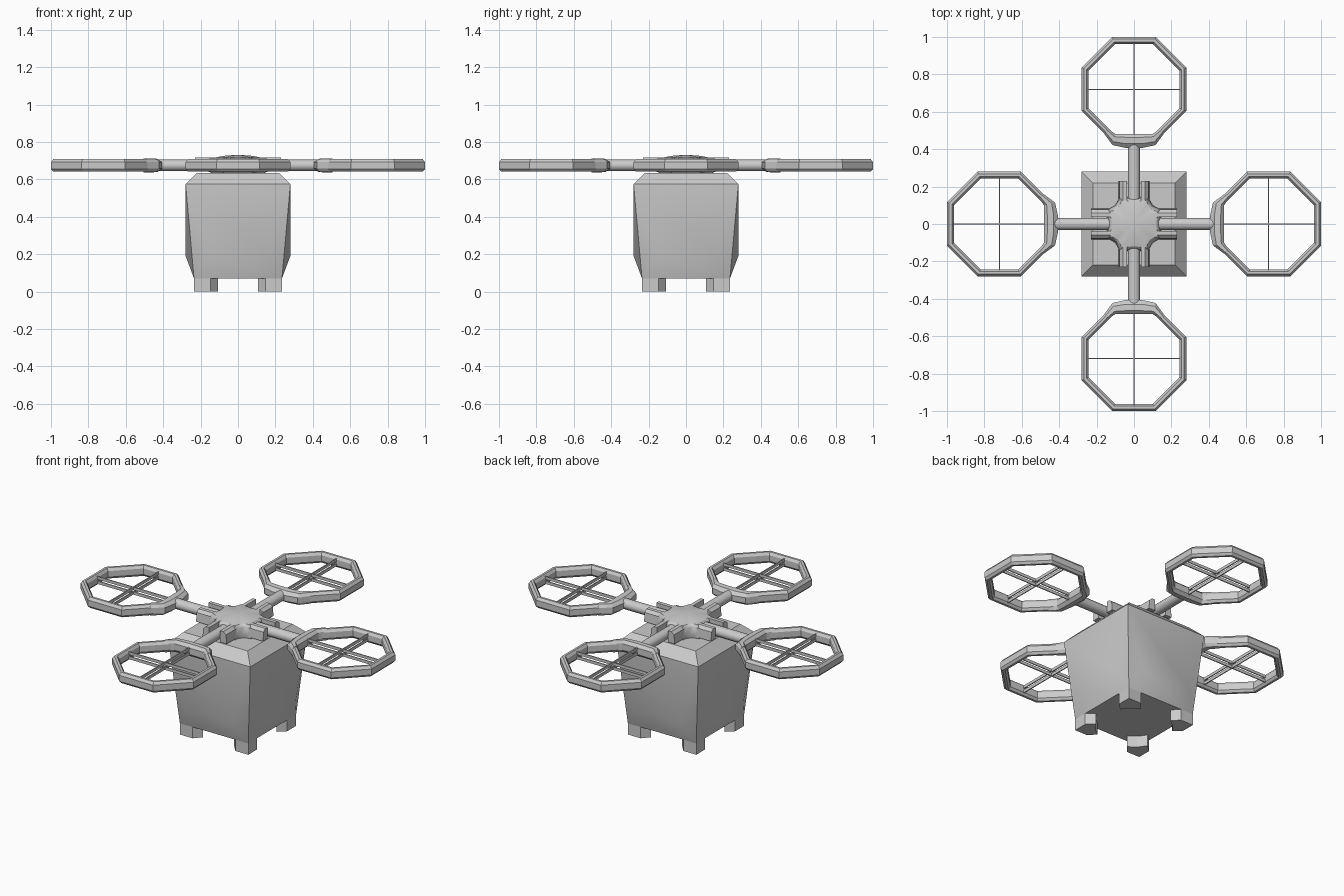
import bpy, bmesh
from math import radians, cos, sin, pi
from mathutils import Matrix, Vector

if "Cube" in bpy.data.objects:
    bpy.data.objects.remove(bpy.data.objects["Cube"])


def make(name, verts, faces, turn=0, smooth=30):
    bm = bmesh.new()
    vs = [bm.verts.new(v) for v in verts]
    for f in faces:
        bm.faces.new([vs[i] for i in f])
    bmesh.ops.recalc_face_normals(bm, faces=bm.faces)
    bm.transform(Matrix.Rotation(turn, 4, 'Z'))
    me = bpy.data.meshes.new(name)
    bm.to_mesh(me)
    bm.free()
    if smooth:
        me.shade_smooth()
        me.set_sharp_from_angle(angle=radians(smooth))
    ob = bpy.data.objects.new(name, me)
    bpy.context.collection.objects.link(ob)
    return ob


def loft(name, rings, turn=0, closed=False, smooth=30):
    """Skin a list of equal-length rings; cap the ends unless closed."""
    n, m = len(rings[0]), len(rings)
    verts = [p for r in rings for p in r]
    faces = []
    for i in range(m if closed else m - 1):
        a, b = i * n, (i + 1) % m * n
        faces += [(a + j, a + (j + 1) % n, b + (j + 1) % n, b + j) for j in range(n)]
    if not closed:
        faces += [tuple(range(n)), tuple(range((m - 1) * n, m * n))]
    return make(name, verts, faces, turn, smooth)


def box(name, x0, x1, y0, y1, z0, z1, turn):
    sq = [(y0, z0), (y1, z0), (y1, z1), (y0, z1)]
    return loft(name, [[(x, y, z) for y, z in sq] for x in (x0, x1)], turn, smooth=0)


# Cargo body: square shoulder, tapered corners, flat panel on each side
verts, faces = [], []
for k in range(4):
    rot = Matrix.Rotation(k * pi / 2, 3, 'Z')
    for p in [(-.22, -.22, .635), (-.28, -.28, .575), (-.165, -.28, .19),
              (.165, -.28, .19), (-.235, -.235, .07)]:
        verts.append(rot @ Vector(p))
for k in range(4):
    a, b = k * 5, (k + 1) % 4 * 5
    faces += [(a, a + 1, b + 1, b), (a + 1, a + 2, a + 3, b + 1),
              (a + 1, a + 4, a + 2), (b + 1, a + 3, b + 4),
              (a + 2, a + 4, b + 4, a + 3)]
faces += [(0, 5, 10, 15), (4, 9, 14, 19)]
make("cargo_body", verts, faces)

# Chevron feet under the four corners
foot = [(.235, .235), (.147, .235), (.107, .19), (.155, .155), (.19, .107), (.235, .147)]
for k in range(4):
    loft("foot", [[(x, y, z) for x, y in foot] for z in (0, .075)], k * pi / 2, smooth=0)

# Central hub: filleted cross with a low domed top
quarter = [(.15, -.08), (.14, 0), (.15, .08), (.125, .085), (.1, .1), (.085, .125)]
outline = [Matrix.Rotation(k * pi / 2, 2) @ Vector(p) for k in range(4) for p in quarter]
layers = [(.95, .63), (1, .66), (.93, .705), (.85, .716), (.5, .726), (.15, .73)]
loft("hub", [[(p.x * s, p.y * s, z) for p in outline] for s, z in layers])

# Ring section (apothem, z), octagonal when spun
section = [(.28, .655), (.28, .692), (.268, .708), (.254, .708),
           (.243, .692), (.243, .655), (.254, .641), (.268, .641)]
CX = .72
for k in range(4):
    t = k * pi / 2
    # Fork prongs on both sides of the arm
    prong = [(.037, .645), (.037, .716), (.06, .716), (.078, .7), (.083, .645)]
    for s in (-1, 1):
        loft("hub_prong", [[(x, s * y, z) for y, z in prong] for x in (.12, .23)], t)

    # Arm tube
    loft("arm", [[(x, .033 * cos(i * pi / 6), .675 + .031 * sin(i * pi / 6))
                  for i in range(12)] for x in (.08, .44)], t, smooth=40)

    # Octagonal rotor guard
    rings = []
    for i in range(8):
        a = (i + .5) * pi / 4
        rings.append([(CX + r / cos(pi / 8) * cos(a), r / cos(pi / 8) * sin(a), z)
                      for r, z in section])
    loft("rotor_guard", rings, t, closed=True)

    # Collar clamping the guard to the arm
    half = [((.21, .142), (.232, .163)), ((.238, .1), (.298, .115)),
            ((.238, .04), (.313, .045))]
    stations = half + [((a, -b), (c, -d)) for (a, b), (c, d) in reversed(half)]
    rings = []
    for inner, outer in stations:
        p, q = Vector(inner), Vector(outer)
        ring = []
        for f, z in [(0, .655), (0, .695), (.25, .712), (.7, .71),
                     (1, .692), (1, .657), (.7, .64), (.25, .637)]:
            v = p.lerp(q, f)
            ring.append((CX - v.x, v.y, z))
        rings.append(ring)
    loft("guard_collar", rings, t)

    # Thin crossed slats inside the guard, in two stacked rows
    for z0, z1 in ((.652, .67), (.68, .698)):
        box("slat_long", CX - .25, CX + .25, -.003, .003, z0, z1, t)
        box("slat_cross", CX - .003, CX + .003, -.25, .25, z0, z1, t)
